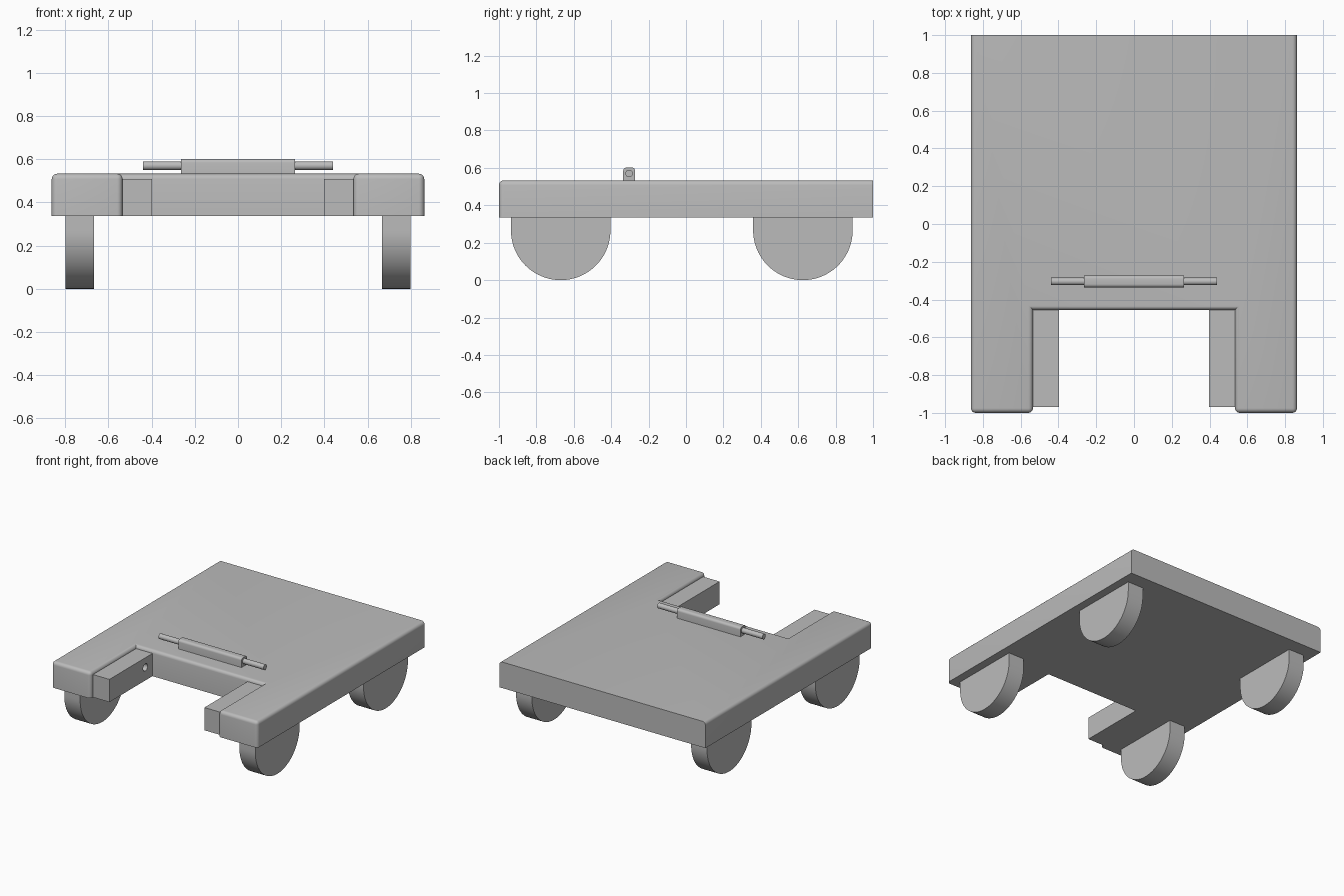
import bpy, bmesh, math
from mathutils import Vector

if "Cube" in bpy.data.objects:
    bpy.data.objects.remove(bpy.data.objects["Cube"], do_unlink=True)

grey = bpy.data.materials.new("plain grey")
grey.use_nodes = True
grey.diffuse_color = (0.5, 0.5, 0.5, 1)
grey.node_tree.nodes["Principled BSDF"].inputs["Base Color"].default_value = (0.5, 0.5, 0.5, 1)

DECK_LOW, DECK_TOP = 0.336, 0.533


def prism(name, outline, direction, bevel=0, rule=None, smooth=True):
    """Extrude a flat outline, then round the edges chosen by the rule."""
    bm = bmesh.new()
    face = bm.faces.new([bm.verts.new(p) for p in outline])
    out = bmesh.ops.extrude_face_region(bm, geom=[face])
    moved = [v for v in out["geom"] if isinstance(v, bmesh.types.BMVert)]
    bmesh.ops.translate(bm, verts=moved, vec=Vector(direction))
    bmesh.ops.recalc_face_normals(bm, faces=bm.faces)
    if rule:
        edges = [e for e in bm.edges if rule(e.verts[0].co, e.verts[1].co)]
        bmesh.ops.bevel(bm, geom=edges, offset=bevel, segments=5, profile=0.5, affect="EDGES")
    mesh = bpy.data.meshes.new(name)
    bm.to_mesh(mesh)
    bm.free()
    mesh.materials.append(grey)
    obj = bpy.data.objects.new(name, mesh)
    bpy.context.collection.objects.link(obj)
    if smooth:
        select(obj)
        bpy.ops.object.shade_smooth_by_angle(angle=math.radians(30))
    return obj


def select(obj):
    bpy.ops.object.select_all(action="DESELECT")
    obj.select_set(True)
    bpy.context.view_layer.objects.active = obj


def rod(name, x0, x1, y, z, radius):
    turns = [math.tau * i / 32 for i in range(32)]
    ring = [(x0, y + radius * math.cos(a), z + radius * math.sin(a)) for a in turns]
    return prism(name, ring, (x1 - x0, 0, 0))


# Deck with a front notch; the back edge stays sharp
half = [(0.535, -0.455), (0.535, -1), (0.863, -1), (0.863, 1)]
plan = half + [(-x, y) for x, y in reversed(half)]


def deck_edges(a, b):
    on_top = min(a.z, b.z) > DECK_TOP - 0.01 and min(a.y, b.y) < 0.99
    front_corner = max(a.y, b.y) < -0.99 and abs(a.z - b.z) > 0.1
    return on_top or front_corner


prism("deck", [(x, y, DECK_LOW) for x, y in plan], (0, 0, DECK_TOP - DECK_LOW), 0.025, deck_edges)

# Bearing blocks with a pivot hole in each inner face
for side, sign in (("left", 1), ("right", -1)):
    x0, x1 = 0.398 * sign, 0.535 * sign
    block = prism(side + "_bearing_block",
                  [(x0, -0.97, DECK_LOW), (x1, -0.97, DECK_LOW), (x1, -0.455, DECK_LOW), (x0, -0.455, DECK_LOW)],
                  (0, 0, 0.172), smooth=False)
    cutter = rod("hole_cutter", 0.35 * sign, 0.47 * sign, -0.54, 0.435, 0.027)
    cutter.hide_render = True
    cut = block.modifiers.new("pivot hole", "BOOLEAN")
    cut.operation = "DIFFERENCE"
    cut.solver = "EXACT"
    cut.object = cutter
    select(block)
    bpy.ops.object.modifier_apply(modifier=cut.name)
    bpy.data.objects.remove(cutter, do_unlink=True)
    bpy.ops.object.shade_smooth_by_angle(angle=math.radians(30))

# Loose pivot bar lying on the deck, with a pin at each end
bar_y, bar_half = -0.304, 0.265
prism("pivot_bar",
      [(-bar_half, bar_y + dy, z) for dy, z in
       ((-0.032, DECK_TOP), (0.032, DECK_TOP), (0.032, 0.602), (-0.032, 0.602))],
      (2 * bar_half, 0, 0), 0.018,
      lambda a, b: min(a.z, b.z) > 0.6 and abs(a.x - b.x) > 0.1)
for side, sign in (("left", 1), ("right", -1)):
    rod(side + "_pivot_pin", bar_half * sign, 0.44 * sign, bar_y, 0.57, 0.02)

# Fixed wheels: half discs that run straight up into the deck
radius = 0.266
for end, y in (("front", -0.67), ("rear", 0.625)):
    arc = [math.pi + math.pi * i / 48 for i in range(49)]
    shape = [(y + radius * math.cos(a), radius + radius * math.sin(a)) for a in arc]
    shape += [(y + radius, DECK_LOW), (y - radius, DECK_LOW)]
    for side, sign in (("left", 1), ("right", -1)):
        prism(end + "_" + side + "_wheel",
              [(0.667 * sign, py, pz) for py, pz in shape], (0.133 * sign, 0, 0))
